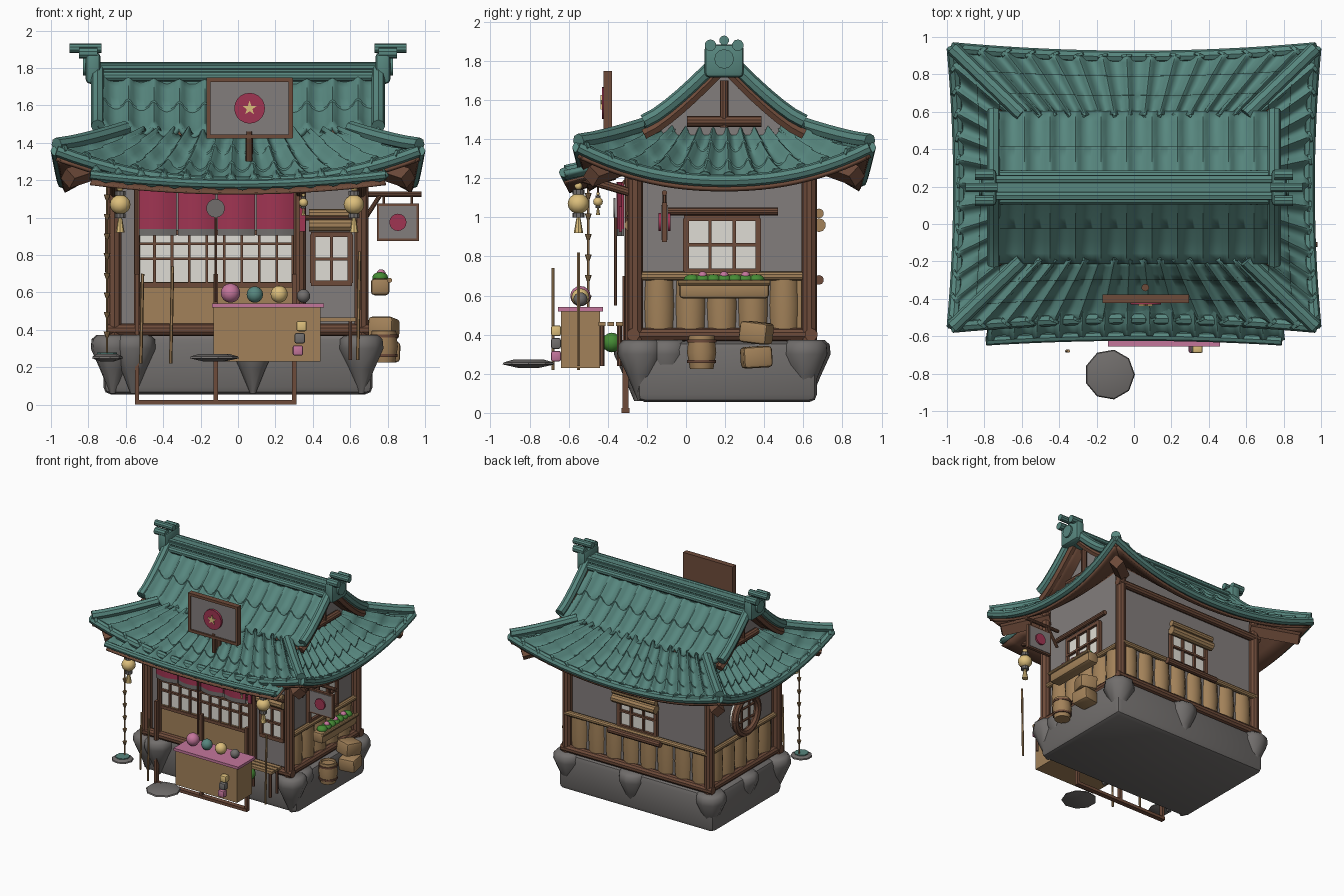
import bpy, bmesh, math
from mathutils import Matrix, Vector

if "Cube" in bpy.data.objects:
    bpy.data.objects.remove(bpy.data.objects["Cube"])
PI = math.pi

def mat(name, r, g, b):
    m = bpy.data.materials.new(name)
    m.diffuse_color = (r, g, b, 1)
    m.use_nodes = True
    m.node_tree.nodes["Principled BSDF"].inputs["Base Color"].default_value = m.diffuse_color
    return m
TEAL = mat("teal tile", .095, .24, .21); BROWN = mat("dark wood", .155, .07, .042)
TAN = mat("light wood", .36, .22, .10); STONE = mat("stone", .165, .155, .15)
WALL = mat("plaster", .225, .205, .20); RED = mat("red cloth", .35, .035, .085)
PAPER = mat("paper", .74, .72, .66); PINK = mat("pink", .55, .18, .33)
GREEN = mat("leaf green", .06, .26, .035); GOLD = mat("gold", .72, .52, .2)

def finish(name, bm, m, angle=35):
    bmesh.ops.recalc_face_normals(bm, faces=bm.faces)
    me = bpy.data.meshes.new(name)
    bm.to_mesh(me); bm.free()
    me.materials.append(m)
    me.shade_smooth(); me.set_sharp_from_angle(angle=math.radians(angle))
    o = bpy.data.objects.new(name, me)
    bpy.context.collection.objects.link(o)
    return o

def box(name, c, s, m, M=Matrix(), bev=0):
    bm = bmesh.new()
    bmesh.ops.create_cube(bm, size=1, matrix=M @ Matrix.Translation(c) @ Matrix.Diagonal((*s, 1)))
    if bev:
        bmesh.ops.bevel(bm, geom=bm.edges[:], offset=bev, segments=2, affect='EDGES', profile=.5)
    return finish(name, bm, m)

def rod(name, a, b, r, m, n=10, r2=None, M=Matrix()):
    a, b = Vector(a), Vector(b)
    bm = bmesh.new()
    T = M @ Matrix.Translation((a + b) / 2) @ (b - a).to_track_quat('Z', 'Y').to_matrix().to_4x4()
    bmesh.ops.create_cone(bm, cap_ends=True, segments=n, radius1=r, radius2=r if r2 is None else r2,
                          depth=(b - a).length, matrix=T)
    return finish(name, bm, m)

def ball(name, c, r, m, sz=1):
    bm = bmesh.new()
    bmesh.ops.create_uvsphere(bm, u_segments=12, v_segments=8, radius=r,
                              matrix=Matrix.Translation(c) @ Matrix.Diagonal((1, 1, sz, 1)))
    return finish(name, bm, m)

def lathe(name, c, prof, m, n=8, turn=0, angle=35):
    bm = bmesh.new()
    rings = [[bm.verts.new((c[0] + r * math.cos(turn + 2 * PI * i / n), c[1] + r * math.sin(turn + 2 * PI * i / n), c[2] + z))
              for i in range(n)] for r, z in prof]
    for A, B in zip(rings, rings[1:]):
        for i in range(n):
            bm.faces.new((A[i], A[(i + 1) % n], B[(i + 1) % n], B[i]))
    bm.faces.new(rings[0]); bm.faces.new(rings[-1])
    return finish(name, bm, m, angle)

def plate(name, pts, d, m):
    bm = bmesh.new()
    f = bm.faces.new([bm.verts.new(p) for p in pts])
    r = bmesh.ops.extrude_face_region(bm, geom=[f])
    bmesh.ops.translate(bm, verts=[v for v in r['geom'] if isinstance(v, bmesh.types.BMVert)], vec=d)
    return finish(name, bm, m)

def tube(name, pts, r, m, res=2):
    cu = bpy.data.curves.new(name, 'CURVE')
    cu.dimensions = '3D'; cu.bevel_depth = r; cu.bevel_resolution = res; cu.use_fill_caps = True
    sp = cu.splines.new('POLY'); sp.points.add(len(pts) - 1)
    for p, q in zip(sp.points, pts):
        p.co = (*q, 1)
    tmp = bpy.data.objects.new("tmp", cu)
    bm = bmesh.new(); me = bpy.data.meshes.new_from_object(tmp); bm.from_mesh(me)
    bpy.data.objects.remove(tmp); bpy.data.meshes.remove(me)
    return finish(name, bm, m)

# tiled surface: f(u, v) with u in -1..1 across, v in 0..1 down the slope
def tiles(name, f, ribs, rows, m=TEAL, drop=0, thick=.025):
    bm = bmesh.new()
    nu = ribs * 10 if rows else 24
    vs = [(k + t) / max(rows, 1) for k in range(max(rows, 1)) for t in (.001, .35, .7, .999)]
    grid = []
    for v in vs:
        row = []
        for i in range(nu + 1):
            p = f(2 * i / nu - 1, v); h = -drop
            if rows:
                q = (i % 10) / 10
                h += .03 * math.sin(PI * q / .4) if q < .4 else -.02 * math.sin(PI * (q - .4) / .6)
                h += .01 * ((v * rows) % 1)
            row.append(bm.verts.new(Vector(p) + Vector((0, 0, h))))
        grid.append(row)
    for A, B in zip(grid, grid[1:]):
        for i in range(nu):
            bm.faces.new((A[i], A[i + 1], B[i + 1], B[i]))
    o = finish(name, bm, m, 50)
    if sum(p.normal.z for p in o.data.polygons) < 0:
        o.data.flip_normals()
    s = o.modifiers.new("thickness", 'SOLIDIFY'); s.thickness = thick; s.offset = -1
    return o

YC = .195
def eave(u): return 1.2 + .17 * abs(u) ** 2.2
def slope(u, v): return eave(u) + (1.46 - eave(u)) * (1 - v) ** 1.3
def long_side(s):
    return lambda u, v: (u * (.6 + .37 * v), YC + s * (.39 + v * (.31 + .045 * u * u)), slope(u, v))
def short_side(s):
    return lambda u, v: (s * (.6 + v * (.335 + .035 * u * u)), YC + u * (.39 + .355 * v), slope(u, v))
def gable(s):
    return lambda u, v: (u * .75, YC + s * (.03 + .38 * v), 1.445 + .315 * (1 - v) ** 1.25 + .03 * u * u)
US = [i / 10 - 1 for i in range(21)]
# lower hipped roof and upper gabled roof
for s, nm in ((-1, "a"), (1, "b")):
    for f, side, n in ((long_side(s), "long", 15), (short_side(s), "short", 12)):
        tiles(f"{side}_roof_{nm}", f, n, 3)
        tiles(f"{side}_soffit_{nm}", f, 1, 0, BROWN, .05, .02)
        tube(f"{side}_eave_{nm}", [Vector(f(u, 1)) + Vector((0, 0, -.012)) for u in US], .032, TEAL)
        for i in range(n):
            p, q = Vector(f(2 * (i + .2) / n - 1, .97)), Vector(f(2 * (i + .2) / n - 1, 1.0))
            rod("tile_end", p, q + (q - p) * .4, .036, TEAL, 8)
    tiles(f"upper_roof_{nm}", gable(s), 11, 2)
    tiles(f"upper_soffit_{nm}", gable(s), 1, 0, BROWN, .045, .02)
    for e in (-1, 1):
        edge = [Vector(gable(s)(e, k / 6)) for k in range(7)]
        tube("gable_edge_tile", [p + Vector((0, 0, .015)) for p in edge], .037, TEAL)
        tube("bargeboard", [p + Vector((-.015 * e, 0, -.05)) for p in edge], .03, BROWN, 1)
        f = long_side(s)
        tube("hip_tile", [Vector(f(e, k / 5)) + Vector((0, 0, .02)) for k in range(6)], .038, TEAL)
        rod("corner_rafter", (e * .64, YC + s * .43, 1.3), (e * .91, YC + s * .68, 1.21), .055, BROWN, 4)
# gable ends, ridge and ridge ornaments
for e in (-1, 1):
    plate("pediment", [(e * .6, YC - .36, 1.42), (e * .6, YC + .36, 1.42), (e * .6, YC, 1.74)], (e * .03, 0, 0), WALL)
    rod("king_post", (e * .66, YC, 1.46), (e * .66, YC, 1.7), .022, BROWN)
    rod("tie_beam", (e * .66, YC - .19, 1.49), (e * .66, YC + .19, 1.49), .028, BROWN)
    box("ridge_end", (e * .775, YC, 1.8), (.08, .2, .17), TEAL, bev=.025)
    rod("ridge_boss", (e * .77, YC, 1.81), (e * .83, YC, 1.81), .05, TEAL, 12)
    rod("ridge_horn", (e * .73, YC, 1.905), (e * .9, YC, 1.905), .025, TEAL)
    for s in (-1, 1):
        rod("ridge_knob", (e * .75, YC + s * .07, 1.88), (e * .85, YC + s * .07, 1.88), .03, TEAL)
box("ridge", (0, YC, 1.77), (1.5, .13, .11), TEAL)
for s, z in ((-1, 1.755), (1, 1.755), (-.65, 1.805), (.65, 1.805)):
    rod("ridge_roll", (-.74, YC + s * .065, z), (.74, YC + s * .065, z), .027, TEAL)
# front awning
aw = lambda u, v: (u * (.76 + .03 * v), -.36 - v * (.24 + .025 * u * u), 1.25 - .07 * v + .05 * u * u)
tiles("awning", aw, 13, 1)
tube("awning_edge", [aw(u, 1) for u in US], .025, TEAL)
tiles("awning_underside", aw, 1, 0, BROWN, .045, .012)
for x in (-.66, .33, .66):
    rod("awning_strut", (x, -.53, 1.2), (x, -.26, 1.12), .022, BROWN)

# stone base with wedge rocks
box("stone_base", (0, .21, .21), (1.44, .92, .31), STONE, bev=.04)
for x, y in ((-.67, -.23), (-.56, -.25), (.08, -.25), (.66, -.23), (.66, .61), (-.66, .61), (.05, .62), (-.65, .17), (.63, -.1)):
    lathe("wedge_rock", (x, y, 0), [(.015, .06), (.07, .19), (.12, .3), (.115, .35), (.09, .372)], STONE, 9, x * 5, 45)
# walls, posts and beams
box("walls", (0, .19, .87), (1.26, .85, 1.04), WALL)
for x in (-.66, .66):
    for y in (-.26, .63):
        rod("corner_post", (x, y, .36), (x, y, 1.34), .04, BROWN)
    rod("side_sill", (x, -.26, .4), (x, .63, .4), .033, BROWN)
    rod("side_rail", (x, -.24, .7), (x, .62, .7), .022, TAN)
    for i in range(5):
        lathe("side_plank", (x * .9, -.137 + i * .16, .42), [(.079, 0), (.084, .13), (.079, .27)], TAN, 18)
for i in range(8):
    lathe("back_plank", (-.56 + i * .16, .575, .42), [(.079, 0), (.084, .13), (.079, .27)], TAN, 18)
rod("back_rail", (-.66, .65, .7), (.66, .65, .7), .022, TAN)
for y in (-.27, .64):
    rod("sill_beam", (-.7, y, .4), (.7, y, .4), .033, BROWN)
    rod("top_beam", (-.7, y, 1.22), (.7, y, 1.22), .03, BROWN)
rod("door_post", (.33, -.28, .36), (.33, -.28, 1.25), .035, BROWN)
rod("door_post", (-.54, -.27, .36), (-.54, -.27, 1.2), .018, BROWN)

# shoji windows on the front, right and back
def window(nm, ang, off, c, z, w, h, nx, nz, bar=.012):
    M = Matrix.Rotation(ang, 4, 'Z')
    box(nm + "_pane", (c, -off, z), (w, .02, h), PAPER, M)
    for i in range(nx + 1):
        t = bar * (1.6 if i in (0, nx) else .9)
        box(nm + "_bar", (c - w / 2 + w * i / nx, -off - .015, z), (t, .03, h), BROWN, M)
    for i in range(nz + 1):
        t = bar * (1.6 if i in (0, nz) else .9)
        box(nm + "_rail", (c, -off - .015, z - h / 2 + h * i / nz), (w + bar, .032, t), BROWN, M)
window("front_lattice", 0, .245, -.12, .78, .84, .28, 9, 2, .016)
box("lattice_thin_rail", (-.12, -.265, .86), (.84, .03, .014), BROWN)
window("front_window", 0, .245, .5, .78, .2, .26, 2, 2, .018)
window("right_window", PI / 2, .64, .185, .86, .37, .27, 3, 2, .018)
window("back_window", PI, .625, 0, .85, .34, .26, 3, 2, .018)
box("front_panel", (-.12, -.25, .53), (.82, .03, .25), TAN)
rod("right_lintel", (.68, -.1, 1.03), (.68, .47, 1.03), .02, BROWN)
rod("back_sill", (-.24, .68, .68), (.24, .68, .68), .025, BROWN)
for z, r in ((.96, .035), (1.02, .025)):
    rod("back_blind", (-.2, .68, z), (.2, .68, z), r, TAN)
    rod("front_blind", (.38, -.28, z), (.62, -.28, z), r, TAN)
rod("blind_pole", (.36, -.29, 1.0), (.63, -.29, 1.0), .014, BROWN)
# round window on the left
rod("round_pane", (-.63, .17, .86), (-.66, .17, .86), .15, PAPER, 16)
tube("round_frame", [(-.68, .17 + .15 * math.cos(PI * i / 10), .86 + .15 * math.sin(PI * i / 10)) for i in range(21)], .03, BROWN)
for d in (-.05, .05):
    rod("round_bar", (-.67, .17 + d, .72), (-.67, .17 + d, 1), .01, BROWN, 6)
    rod("round_bar", (-.67, .03, .86 + d), (-.67, .31, .86 + d), .01, BROWN, 6)

# curtain and hanging entrance frame
for i in range(4):
    x = -.43 + i * .21
    pts = [(x + .1 * (k / 4 - 1), -.33 - .025 * math.sin(PI * k / 8), .94) for k in range(9)]
    back = [(p[0], p[1] + .012, .94) for p in reversed(pts)]
    plate("curtain", pts + back, (0, 0, .24), RED)
    plate("curtain_hem", pts + back, (0, 0, -.035), STONE)
rod("curtain_pole", (-.56, -.31, 1.18), (.33, -.31, 1.18), .015, BROWN)
for x in (-.54, -.12, .3):
    box("frame_upright", (x, -.31, .35), (.024, .03, .7), BROWN)
box("frame_foot", (-.12, -.31, .012), (.86, .04, .024), BROWN)
rod("hand_fan", (-.12, -.36, 1.05), (-.12, -.37, 1.05), .05, STONE, 14)
rod("fan_stick", (-.12, -.36, 1.0), (-.12, -.36, .55), .008, BROWN, 6)

# market stall with goods
box("stall", (.155, -.54, .375), (.57, .2, .29), TAN)
box("stall_top", (.16, -.54, .53), (.6, .23, .022), PINK)
for x, r, m in ((-.04, .052, PINK), (.09, .044, TEAL), (.22, .046, GOLD), (.35, .036, STONE)):
    ball("jar", (x, -.54, .545 + r), r, m)
for x, z, m in ((.34, .42, GOLD), (.33, .355, STONE), (.32, .29, PINK)):
    box("stall_charm", (x, -.665, z), (.055, .05, .055), m, bev=.01)
# bench, plant and leaning poles
for i in range(3):
    box("bench_slat", (.49, -.43 + i * .045, .455), (.28, .035, .022), TAN)
for x in (.38, .6):
    for y in (-.43, -.34):
        rod("bench_leg", (x, y, .24), (x, y, .45), .012, BROWN, 6)
ball("bush", (.37, -.38, .36), .05, GREEN)
for x, y, a, b in ((-.36, -.68, .22, .74), (-.52, -.55, .22, .7), (.64, -.55, .24, .82)):
    rod("pole", (x, y, a), (x + .01, y, b), .009, TAN, 6)
# rain basins and chain
for x, y, r in ((-.13, -.805, .135), (-.7, -.53, .085)):
    lathe("basin", (x, y, .23), [(r * .4, 0), (r, .018), (r * .96, .028), (r * .6, .042)], STONE, 9)
rod("basin_water", (-.7, -.53, .271), (-.7, -.53, .278), .055, TEAL, 9)
rod("chain", (-.7, -.5, .27), (-.7, -.5, 1.2), .006, TAN, 6)
for i in range(8):
    rod("chain_cup", (-.7, -.5, .36 + i * .105), (-.7, -.5, .39 + i * .105), .008, TAN, 8, .018)

# lanterns
def lantern(x, y, z, k):
    rod("lantern_cord", (x, y, z), (x, y, 1.22), .006, BROWN, 6)
    ball("lantern", (x, y, z), .055 * k, GOLD, .95)
    for d in (-.06, .06):
        rod("lantern_cap", (x, y, z + k * (d - .012)), (x, y, z + k * (d + .012)), .03 * k, STONE)
    rod("lantern_tassel", (x, y, z - .15 * k), (x, y, z - .07 * k), .024 * k, GOLD, 8, .01 * k)
    ball("lantern_bead", (x, y, z + .09 * k), .02 * k, GOLD)
for x in (-.63, .62):
    lantern(x, -.55, 1.07, 1)
lantern(.35, -.45, 1.08, .45)
for z in (1.02, .96):
    box("red_ribbon", (.345, -.335, z), (.03, .015, .07), RED)

# roof sign with disc and star
box("roof_sign", (.062, -.4, 1.585), (.43, .02, .3), WALL)
box("sign_back", (.062, -.386, 1.585), (.44, .01, .31), BROWN)
for s in (-1, 1):
    box("sign_side", (.062 + s * .22, -.4, 1.585), (.022, .045, .32), BROWN)
    box("sign_edge", (.062, -.4, 1.585 + s * .152), (.46, .045, .022), BROWN)
rod("sign_disc", (.062, -.405, 1.585), (.062, -.43, 1.585), .082, RED, 20)
plate("sign_star", [(.062 + r * math.sin(PI * i / 5), -.43, 1.585 + r * math.cos(PI * i / 5))
                    for i in range(10) for r in [.016 if i % 2 else .04]], (0, -.008, 0), GOLD)
rod("sign_post", (.06, -.4, 1.3), (.06, -.4, 1.46), .018, BROWN)
rod("sign_stay", (.06, -.34, 1.3), (.06, -.34, 1.47), .02, BROWN)
# hanging side sign
rod("sign_arm", (.66, -.11, 1.125), (.98, -.11, 1.125), .014, BROWN)
box("side_sign_frame", (.855, -.11, .975), (.225, .025, .2), BROWN)
box("side_sign_face", (.855, -.11, .975), (.2, .034, .175), WALL)
rod("side_sign_disc", (.855, -.14, .975), (.855, -.08, .975), .046, RED, 16)
for x in (.78, .93):
    rod("side_sign_hook", (x, -.11, 1.06), (x, -.11, 1.125), .008, BROWN, 6)
rod("sign_brace", (.67, -.11, .98), (.76, -.11, 1.12), .012, BROWN)

# flower trough, barrel and crates on the right
box("flower_trough", (.76, .195, .63), (.1, .46, .09), TAN, bev=.02)
rod("trough_rim", (.81, -.04, .665), (.81, .43, .665), .014, TAN)
for i in range(7):
    ball("flower_leaves", (.76, .03 + i * .055, .68), .042, GREEN, .7)
    if i % 2:
        ball("flower", (.765, .03 + i * .055, .70), .024, PINK)
lathe("barrel", (.78, .08, .225), [(.06, 0), (.075, .085), (.065, .17), (.055, .172), (.052, .155)], TAN, 12)
for z, r in ((.255, .074), (.36, .075)):
    rod("barrel_hoop", (.78, .08, z), (.78, .08, z + .015), r, BROWN, 12)
for c, a in (((.79, .36, .285), .15), ((.78, .36, .41), -.3)):
    box("crate", (0, 0, 0), (.14, .15, .11), TAN, Matrix.Translation(c) @ Matrix.Rotation(a, 4, 'Z') @ Matrix.Rotation(a * .4, 4, 'X'), .02)
